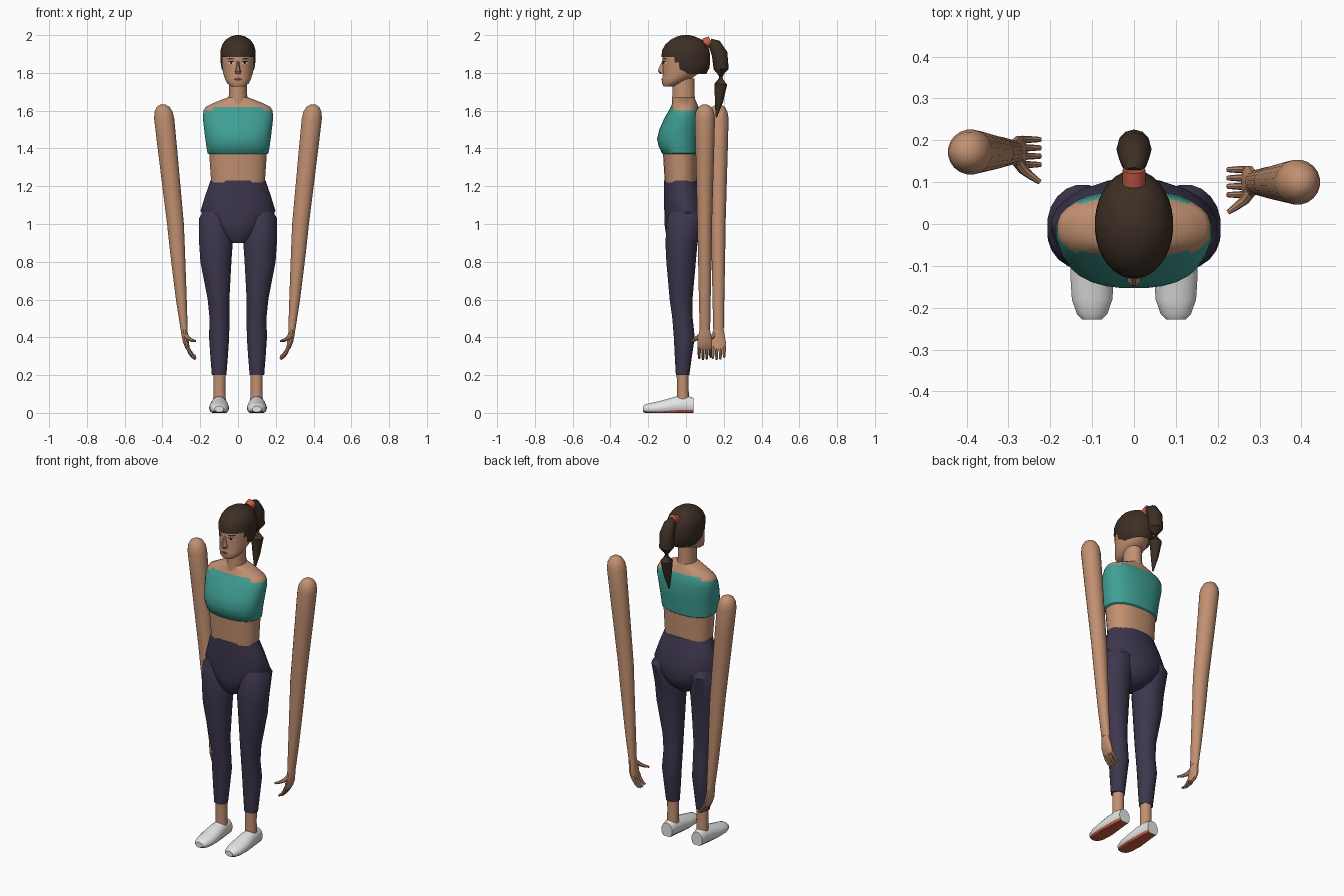
import bpy, bmesh, math
from mathutils import Vector
from mathutils.bvhtree import BVHTree

if "Cube" in bpy.data.objects:
    bpy.data.objects.remove(bpy.data.objects["Cube"])


def material(name, r, g, b):
    mat = bpy.data.materials.new(name)
    mat.use_nodes = True
    mat.diffuse_color = (r, g, b, 1)
    shader = next(n for n in mat.node_tree.nodes if n.type == "BSDF_PRINCIPLED")
    shader.inputs["Base Color"].default_value = (r, g, b, 1)
    return mat


SKIN = material("skin", .54, .28, .165)
TEAL = material("teal fabric", .05, .35, .3)
PURPLE = material("dark purple fabric", .047, .037, .075)
HAIR = material("dark brown hair", .046, .028, .018)
RED = material("coral red", .6, .11, .065)
WHITE = material("shoe white", .78, .78, .78)
LIPS = material("lip brown", .2, .08, .055)
DARK = material("eye dark", .015, .01, .008)

parts = []


def finish(name, bm, mats, rule=None):
    """Turn a bmesh into an object; rule picks a material slot per face."""
    bmesh.ops.recalc_face_normals(bm, faces=bm.faces)
    if rule:
        for face in bm.faces:
            face.material_index = rule(face.calc_center_median())
    mesh = bpy.data.meshes.new(name)
    bm.to_mesh(mesh)
    bm.free()
    for mat in mats:
        mesh.materials.append(mat)
    obj = bpy.data.objects.new(name, mesh)
    bpy.context.collection.objects.link(obj)
    parts.append(obj)
    return obj


def skin_rings(bm, rings):
    rows = [[bm.verts.new(p) for p in ring] for ring in rings]
    count = len(rows[0])
    for low, high in zip(rows, rows[1:]):
        for i in range(count):
            j = (i + 1) % count
            bm.faces.new((low[i], low[j], high[j], high[i]))
    bm.faces.new(rows[0])
    bm.faces.new(rows[-1])


def loft(sections, side=1, shift=0, sides=20, power=1, along_y=False):
    """Sections are (height, centre x, half width, front, back)."""
    rings = []
    for t, cx, hw, lo, hi in sections:
        ring = []
        for i in range(sides):
            a = math.tau * (i + .5) / sides
            c, s = math.cos(a), math.sin(a)
            c = math.copysign(abs(c) ** power, c)
            s = math.copysign(abs(s) ** power, s)
            x = side * (cx + hw * c)
            v = (lo + hi) / 2 + (hi - lo) / 2 * s + shift
            ring.append((x, t, max(v, 0)) if along_y else (x, v, t))
        rings.append(ring)
    bm = bmesh.new()
    skin_rings(bm, rings)
    return bm


def tube(path, sides=8):
    """Round tube through (point, radius) pairs."""
    points = [Vector(p) for p, _ in path]
    rings = []
    for i, (_, radius) in enumerate(path):
        tangent = points[min(i + 1, len(path) - 1)] - points[max(i - 1, 0)]
        turn = tangent.to_track_quat("Z", "Y")
        rings.append([points[i] + turn @ Vector((radius * math.cos(math.tau * k / sides),
                                                 radius * math.sin(math.tau * k / sides), 0))
                      for k in range(sides)])
    bm = bmesh.new()
    skin_rings(bm, rings)
    return bm


# Torso with cropped top
def top_colour(c):
    if c.z < 1.37 or c.z > 1.62:
        return 0
    return 1 if c.z < 1.6 or abs(c.x) < .13 else 0


torso = [(1.22, 0, .143, -.113, .058), (1.37, 0, .153, -.122, .062), (1.375, 0, .162, -.128, .068),
         (1.41, 0, .168, -.145, .072), (1.45, 0, .174, -.154, .076), (1.5, 0, .18, -.142, .08),
         (1.56, 0, .187, -.115, .08), (1.6, 0, .184, -.092, .074), (1.62, 0, .172, -.08, .066),
         (1.645, 0, .12, -.072, .056), (1.67, 0, .055, -.066, .045)]
finish("torso", loft(torso, sides=28, power=.85), [SKIN, TEAL], top_colour)
finish("neck", loft([(1.63, 0, .053, -.075, .05), (1.69, 0, .049, -.073, .046),
                     (1.77, 0, .048, -.07, .045)]), [SKIN])

# Leggings: pelvis
pelvis = [(1.23, 0, .147, -.117, .062), (1.15, 0, .175, -.118, .088), (1.07, 0, .2, -.116, .107),
          (1, 0, .165, -.115, .112), (.94, 0, .1, -.106, .09), (.9, 0, .045, -.08, .04)]
finish("pelvis", loft(pelvis, sides=24), [PURPLE])

leg = [(1.1, .115, .05, -.07, .06), (1.03, .123, .085, -.102, .095), (.9, .117, .09, -.11, .062),
       (.8, .117, .083, -.105, .053), (.6, .103, .058, -.087, .035), (.5, .098, .053, -.073, .036),
       (.4, .1, .054, -.065, .047), (.3, .1, .047, -.06, .032), (.2, .1, .039, -.054, .018)]
ankle = [(.21, .098, .033, -.05, .015), (.13, .098, .032, -.048, .014), (.06, .098, .034, -.05, .018)]
shoe = [(.04, .1, .036, -.01, .08), (0, .1, .041, -.012, .092), (-.06, .1, .047, -.014, .086),
        (-.12, .1, .053, -.014, .068), (-.18, .1, .049, -.01, .054), (-.215, .1, .037, -.005, .046),
        (-.228, .1, .024, .004, .036)]
arm = [(1.632, .397, .014, .086, .114), (1.62, .396, .034, .066, .134), (1.595, .394, .048, .052, .148),
       (1.56, .391, .054, .046, .154), (1.4, .374, .052, .05, .15), (1, .331, .045, .06, .138),
       (.85, .32, .04, .063, .136), (.6, .3, .029, .068, .131), (.44, .285, .019, .072, .128)]
palm = [(.45, .286, .018, .074, .126), (.42, .283, .018, .066, .132), (.38, .277, .017, .06, .14),
        (.345, .268, .012, .061, .14), (.335, .264, .008, .063, .138)]

for side, word, shift in ((1, "left", 0), (-1, "right", .072)):
    finish(word + "_legging", loft(leg, side), [PURPLE])
    finish(word + "_ankle", loft(ankle, side), [SKIN])
    finish(word + "_shoe", loft(shoe, side, along_y=True), [WHITE, RED],
           lambda c: 1 if c.z < .012 and c.y < .03 else 0)
    # Detached arm, palm, curled fingers and thumb
    finish(word + "_arm", loft(arm, side, shift), [SKIN])
    finish(word + "_palm", loft(palm, side, shift, sides=12), [SKIN])
    for k, reach in enumerate((.006, 0, .002, .012)):
        y = .07 + .02 * k + shift
        finish(f"{word}_finger_{k + 1}", tube([
            ((side * .268, y, .35), .009), ((side * .255, y, .315 + reach), .0085),
            ((side * .24, y, .296 + reach), .0075), ((side * .224, y, .284 + reach), .006)]), [SKIN])
    finish(word + "_thumb", tube([
        ((side * .28, .08 + shift, .415), .014), ((side * .265, .058 + shift, .396), .012),
        ((side * .245, .042 + shift, .385), .009), ((side * .225, .028 + shift, .38), .006)]), [SKIN])

# Head
skull = [(1.728, 0, .035, -.12, -.06), (1.745, 0, .058, -.128, -.02), (1.77, 0, .07, -.126, .03),
         (1.8, 0, .08, -.122, .07), (1.86, 0, .087, -.125, .1), (1.9, 0, .088, -.124, .108),
         (1.95, 0, .078, -.1, .095), (1.98, 0, .05, -.06, .06)]
head_bm = loft(skull, sides=28)
face_tree = BVHTree.FromBMesh(head_bm)
finish("head", head_bm, [SKIN])

# Hair cap, trimmed around the face
cap = [(1.795, 0, .074, -.118, .108), (1.825, 0, .088, -.122, .124), (1.855, 0, .092, -.13, .128),
       (1.885, 0, .094, -.131, .129), (1.92, 0, .093, -.127, .125), (1.95, 0, .084, -.11, .11),
       (1.975, 0, .066, -.083, .085), (1.992, 0, .04, -.05, .05), (2, 0, .014, -.018, .018)]
cap_bm = loft(cap, sides=32)
trimmed = []
for face in cap_bm.faces:
    c = face.calc_center_median()
    hairline = 1.885 if c.y < -.06 else 1.85 if c.y < -.03 else 1.8
    if c.z < hairline and len(face.verts) == 4:
        trimmed.append(face)
bottom = [f for f in cap_bm.faces if len(f.verts) > 4 and f.calc_center_median().z < 1.8]
bmesh.ops.delete(cap_bm, geom=trimmed + bottom, context="FACES")
finish("hair_cap", cap_bm, [HAIR])

# Ponytail and hair tie
finish("hair_tie", tube([((0, .095, 1.955), .027), ((0, .13, 1.968), .027)], 12), [RED])
finish("ponytail", tube([((0, .125, 1.964), .02), ((0, .152, 1.948), .034), ((0, .178, 1.9), .042),
                         ((0, .186, 1.82), .04), ((0, .184, 1.74), .034), ((0, .175, 1.65), .022),
                         ((0, .16, 1.565), .004)], 12), [HAIR])


# Painted face details laid on the head surface
def decal(name, x, z, hw, hh, mat, lift):
    bm = bmesh.new()

    def drop(px, pz):
        hit = face_surface.ray_cast(Vector((px, -1, pz)), Vector((0, 1, 0)))[0]
        return bm.verts.new((px, hit.y - lift, pz))
    centre = drop(x, z)
    rim = [drop(x + hw * math.cos(math.tau * i / 10), z + hh * math.sin(math.tau * i / 10))
           for i in range(10)]
    for i in range(10):
        bm.faces.new((centre, rim[i], rim[(i + 1) % 10]))
    obj = finish(name, bm, [mat])
    return obj


face_surface = face_tree
for side, word in ((1, "left"), (-1, "right")):
    decal(word + "_eye_white", side * .036, 1.853, .016, .007, WHITE, .002)
    decal(word + "_iris", side * .036, 1.853, .007, .0065, DARK, .004)
    decal(word + "_lash", side * .036, 1.86, .018, .0025, DARK, .004)
    decal(word + "_eyebrow", side * .038, 1.874, .021, .004, HAIR, .003)
decal("mouth", 0, 1.766, .023, .009, LIPS, .003)
decal("mouth_line", 0, 1.766, .02, .0015, DARK, .005)
nose = [(1.795, 0, .013, -.138, -.11), (1.808, 0, .017, -.15, -.11), (1.82, 0, .012, -.148, -.11),
        (1.865, 0, .006, -.126, -.11)]
finish("nose", loft(nose, sides=8), [SKIN])

# Smooth shading with sharp edges kept
bpy.ops.object.select_all(action="DESELECT")
for obj in parts:
    obj.select_set(True)
bpy.context.view_layer.objects.active = parts[0]
bpy.ops.object.shade_smooth_by_angle(angle=math.radians(40))
